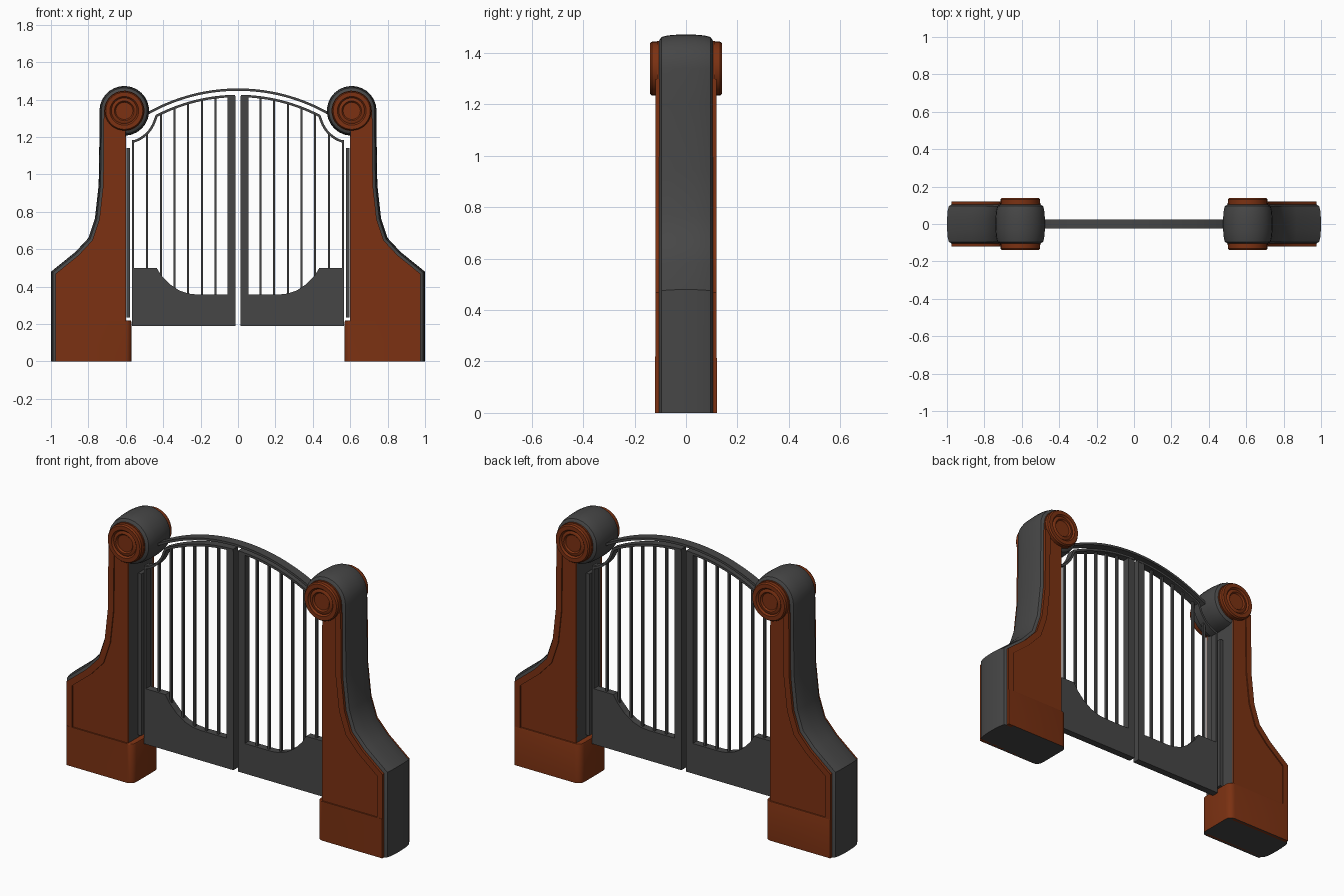
import bpy, bmesh, math
from mathutils import Vector

if "Cube" in bpy.data.objects:
    bpy.data.objects.remove(bpy.data.objects["Cube"])


def material(name, rgb):
    m = bpy.data.materials.new(name)
    m.diffuse_color = (*rgb, 1)
    m.use_nodes = True
    m.node_tree.nodes["Principled BSDF"].inputs["Base Color"].default_value = m.diffuse_color
    return m


RUST = material("rust_orange", (0.20, 0.031, 0.006))
DARK = material("dark_grey", (0.062, 0.062, 0.062))

SC = (0.608, 1.34)   # centre of the scroll on top of the pillar
SR = 0.133           # scroll radius
OUTER = [(1, 0), (1, .48), (.87, .585), (.80, .66), (.765, .765),
         (.745, .945), (.741, 1.2)]


def finish(bm, name, mats, mirror=True, smooth=True):
    bmesh.ops.recalc_face_normals(bm, faces=bm.faces)
    me = bpy.data.meshes.new(name)
    bm.to_mesh(me)
    bm.free()
    ob = bpy.data.objects.new(name, me)
    bpy.context.collection.objects.link(ob)
    for m in mats:
        me.materials.append(m)
    bpy.ops.object.select_all(action='DESELECT')
    ob.select_set(True)
    bpy.context.view_layer.objects.active = ob
    if smooth:
        bpy.ops.object.shade_smooth_by_angle(angle=math.radians(35))
    if mirror:
        ob.modifiers.new("mirror", 'MIRROR').merge_threshold = 0.0001
    return ob


def loft(bm, sections):
    """Join equal-length xz outlines placed at given y values and cap the ends."""
    rings = [[bm.verts.new((x, y, z)) for x, z in pts] for y, pts in sections]
    n = len(rings[0])
    for a, b in zip(rings, rings[1:]):
        for i in range(n):
            j = (i + 1) % n
            bm.faces.new((a[i], a[j], b[j], b[i]))
    bm.faces.new(rings[0])
    bm.faces.new(rings[-1])


def slab(name, pts, ranges, mat, **kw):
    bm = bmesh.new()
    for y0, y1 in ranges:
        loft(bm, [(y0, pts), (y1, pts)])
    return finish(bm, name, [mat], **kw)


def offset(path, d):
    """Shift an open path to its left by d with mitred corners."""
    p = [Vector(q) for q in path]
    dirs = [(b - a).normalized() for a, b in zip(p, p[1:])]
    out = []
    for i, q in enumerate(p):
        a, b = dirs[max(i - 1, 0)], dirs[min(i, len(dirs) - 1)]
        na, nb = Vector((-a.y, a.x)), Vector((-b.y, b.x))
        m = (na + nb).normalized()
        out.append(tuple(q + m * (d / m.dot(na))))
    return out


def strip(path, d):
    return list(path) + offset(path, d)[::-1]


def arc(cx, cz, r, a0, a1, n):
    return [(cx + r * math.cos(math.radians(a0 + (a1 - a0) * i / n)),
             cz + r * math.sin(math.radians(a0 + (a1 - a0) * i / n)))
            for i in range(n + 1)]


def outline(d):
    """Pillar outline moved inwards by d."""
    return (offset(OUTER, d) + arc(*SC, SR - d, 0, 266, 20)
            + [(.60, 1.19), (.60, 0)])


# Pillar core with crowned edge
bm = bmesh.new()
crown = [(.105, .025), (.095, .010), (.07, .004), (.035, .001)]
secs = [(-y, outline(d)) for y, d in crown] + [(0, outline(0))]
secs += [(y, outline(d)) for y, d in crown[::-1]]
loft(bm, secs)
finish(bm, "pillar_core", [DARK])

# Face plates with a raised outer rim
slab("pillar_face_plate", outline(.025), [(-.113, -.10), (.10, .113)], RUST)
rim = OUTER[:-1] + [(.742, 1.3)]
slab("pillar_face_rim", offset(rim, .024) + offset(rim, .058)[::-1],
     [(-.119, -.10), (.10, .119)], RUST)

# Plinth, rounded on the gateway side, dark underneath
bm = bmesh.new()
loft(bm, [(-.12, [(.57, 0), (.976, 0), (.976, .22), (.57, .22)]),
          (.12, [(.57, 0), (.976, 0), (.976, .22), (.57, .22)])])
bmesh.ops.bevel(bm, geom=[e for e in bm.edges
                          if all(v.co.x < .58 for v in e.verts)
                          and abs(e.verts[0].co.z - e.verts[1].co.z) > .1],
                offset=.035, segments=4, profile=.5, affect='EDGES')
bmesh.ops.bevel(bm, geom=[e for e in bm.edges
                          if all(v.co.z > .21 for v in e.verts)],
                offset=.008, segments=2, profile=.5, affect='EDGES')
bm.normal_update()
for f in bm.faces:
    f.material_index = 1 if f.calc_center_median().z < .001 else 0
finish(bm, "pillar_plinth", [RUST, DARK])

# Turned rosettes on the scroll, front and back
bm = bmesh.new()
profile = [(.105, .10), (.105, .132), (.099, .14), (.077, .14), (.069, .131),
           (.060, .136), (.053, .136), (.046, .128)]
N = 32
for side in (-1, 1):
    rings = [[bm.verts.new((SC[0] + r * math.cos(2 * math.pi * i / N), side * y,
                            SC[1] + r * math.sin(2 * math.pi * i / N)))
              for i in range(N)] for r, y in profile]
    for a, b in zip(rings, rings[1:]):
        for i in range(N):
            j = (i + 1) % N
            bm.faces.new((a[i], a[j], b[j], b[i]))
    bm.faces.new(rings[0])
    bm.faces.new(rings[-1])
finish(bm, "scroll_rosette", [RUST])

# Fixed arch between the scrolls
AZ, AR = .476, .984


def arch_path(r, x0, x1, n):
    return [(x, AZ + math.sqrt(r * r - x * x))
            for x in (x0 + (x1 - x0) * i / n for i in range(n + 1))]


slab("top_arch", strip(arch_path(AR, -.5, .5, 28), -.013),
     [(-.025, .025)], DARK, mirror=False)

# Gate leaf: top rail follows the scroll, then the arch
LR = AR - .034
rail = arc(*SC, .165, 255.6, 197, 8) + arch_path(LR, .44, .015, 14)
slab("gate_top_rail", strip(rail, .013), [(-.022, .022)], DARK)


def rail_z(x):
    if x > .45:
        return SC[1] - math.sqrt(.165 ** 2 - (x - SC[0]) ** 2)
    return AZ + math.sqrt(LR ** 2 - x * x)


def post(name, x0, x1, z0, z1, y):
    slab(name, [(x0, z0), (x1, z0), (x1, z1), (x0, z1)], [(-y, y)], DARK,
         smooth=False)


# Gate bars and stiles
for x in (.487, .412, .339, .267, .193, .120):
    post("gate_bar", x - .006, x + .006, .34, rail_z(x) - .005, .007)
post("gate_outer_stile", .556, .568, .19, 1.185, .02)
post("gate_meeting_stile", .014, .056, .19, 1.42, .02)
post("hinge_post", .577, .597, .235, 1.14, .03)

# Solid lower panel with curved top
slab("gate_lower_panel",
     [(.014, .19), (.568, .19), (.568, .50), (.435, .50), (.41, .46),
      (.365, .413), (.315, .38), (.265, .363), (.22, .358), (.014, .358)],
     [(-.02, .02)], DARK, smooth=False)
